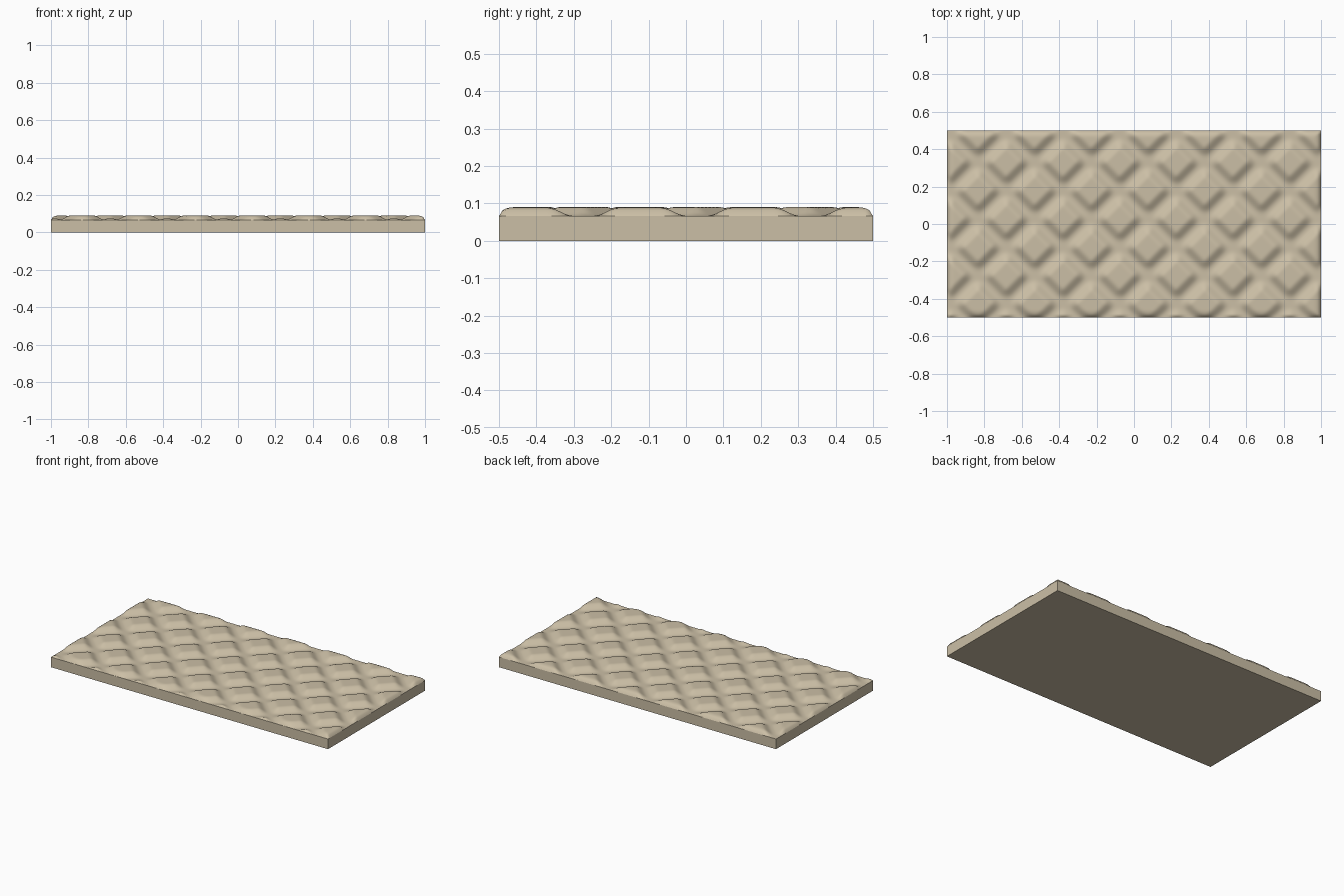
import bpy, bmesh, math

if "Cube" in bpy.data.objects:
    bpy.data.objects.remove(bpy.data.objects["Cube"])

W, D = 2.0, 1.0            # overall footprint
BASE_H = 0.066             # height of the plain slab
PUFF = 0.024               # extra height of the pillows
PITCH = 0.303              # diamond width and depth
CX, CY = -0.834, -0.426    # centre of one diamond
NX, NY = 200, 100          # quilt grid

fabric = bpy.data.materials.new("warm_beige_fabric")
fabric.diffuse_color = (0.60, 0.52, 0.38, 1.0)
fabric.use_nodes = True
fabric.node_tree.nodes["Principled BSDF"].inputs["Base Color"].default_value = fabric.diffuse_color


def smooth(t):
    t = max(0.0, min(1.0, t))
    return t * t * (3 - 2 * t)


def seam(u):
    """0 on a seam line, 1 on the flat of a pillow."""
    d = 0.5 - abs(u - round(u))          # distance from seam, in cells
    return smooth((d - 0.02) / 0.27)


def height(x, y):
    u = (x - CX + y - CY) / PITCH
    v = (x - CX - y + CY) / PITCH
    edge = min(W / 2 - abs(x), D / 2 - abs(y))
    roll = math.sqrt(max(0.0, 1 - (1 - min(1.0, max(0.0, edge) / 0.04)) ** 2))
    return BASE_H + PUFF * seam(u) * seam(v) * roll


def finish(bm, name):
    bmesh.ops.recalc_face_normals(bm, faces=bm.faces)
    me = bpy.data.meshes.new(name)
    bm.to_mesh(me)
    bm.free()
    me.materials.append(fabric)
    ob = bpy.data.objects.new(name, me)
    bpy.context.collection.objects.link(ob)
    return ob


# Slab: box without its hidden top
bm = bmesh.new()
bmesh.ops.create_cube(bm, size=1.0)
for v in bm.verts:
    v.co = (v.co.x * W, v.co.y * D, (v.co.z + 0.5) * BASE_H)
bm.normal_update()
top = [f for f in bm.faces if f.normal.z > 0.5]
outward = [f for f in bm.faces if f not in top]
bmesh.ops.delete(bm, geom=top, context='FACES_ONLY')
finish(bm, "slab")

# Quilted top: grid raised into diamond pillows
bm = bmesh.new()
rows = []
for j in range(NY + 1):
    y = -D / 2 + D * j / NY
    rows.append([bm.verts.new((x, y, height(x, y)))
                 for x in (-W / 2 + W * i / NX for i in range(NX + 1))])
for a, b in zip(rows, rows[1:]):
    for i in range(NX):
        f = bm.faces.new((a[i], a[i + 1], b[i + 1], b[i]))
        f.smooth = True
bm.normal_update()
me = bpy.data.meshes.new("quilted_top")
bm.to_mesh(me)
bm.free()
me.materials.append(fabric)
bpy.context.collection.objects.link(bpy.data.objects.new("quilted_top", me))
